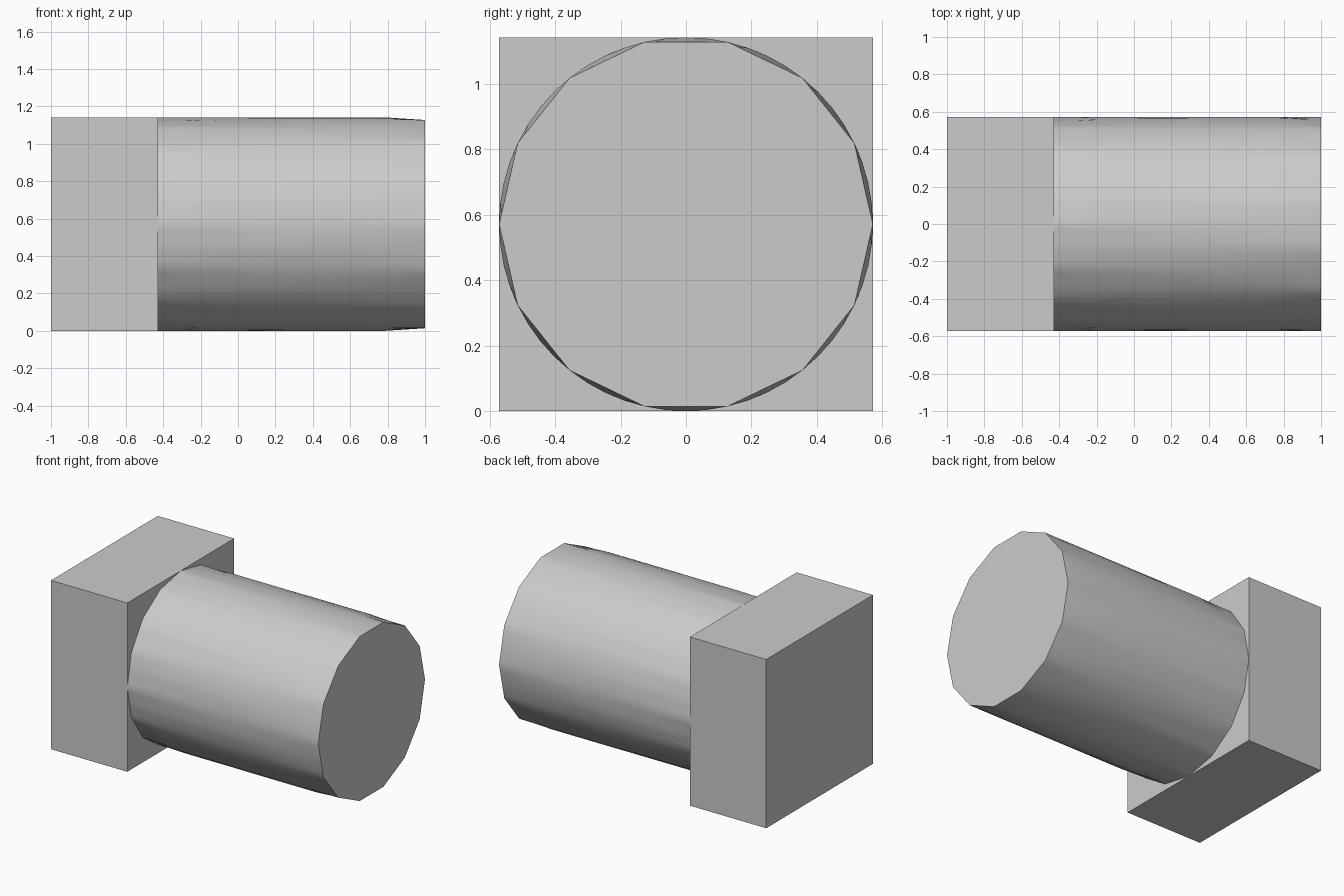
import bpy, bmesh
from math import cos, sin, pi, radians

if "Cube" in bpy.data.objects:
    bpy.data.objects.remove(bpy.data.objects["Cube"])

R = 0.571        # shank radius, half of the head width
JOINT = -0.429   # where the shank meets the head

# Square head
bpy.ops.mesh.primitive_cube_add(size=1, location=((-1 + JOINT) / 2, 0, R))
head = bpy.context.object
head.name = "square_head"
head.scale = (JOINT + 1, 2 * R, 2 * R)
bpy.ops.object.transform_apply(location=False, rotation=False, scale=True)


def polygon_radius(angle, sides):
    """Distance to the edge of a regular polygon with a corner at angle 0."""
    step = 2 * pi / sides
    return R * cos(step / 2) / cos(angle % step - step / 2)


# Round shank: 16-sided at the head, round in the middle, 14-sided at the tip
SEGMENTS = 112
bm = bmesh.new()
rings = []
for x, sides in ((JOINT, 16), (-0.2, 28), (0.3, 56), (0.78, 56), (1.0, 14)):
    ring = []
    for i in range(SEGMENTS):
        a = 2 * pi * i / SEGMENTS
        r = polygon_radius(a, sides)
        ring.append(bm.verts.new((x, r * cos(a), R + r * sin(a))))
    rings.append(ring)
for lower, upper in zip(rings, rings[1:]):
    for i in range(SEGMENTS):
        j = (i + 1) % SEGMENTS
        bm.faces.new((lower[i], lower[j], upper[j], upper[i]))
bm.faces.new(rings[0])
bm.faces.new(rings[-1])
bmesh.ops.recalc_face_normals(bm, faces=bm.faces)
mesh = bpy.data.meshes.new("round_shank")
bm.to_mesh(mesh)
bm.free()
shank = bpy.data.objects.new("round_shank", mesh)
bpy.context.collection.objects.link(shank)

bpy.ops.object.select_all(action='DESELECT')
shank.select_set(True)
bpy.context.view_layer.objects.active = shank
bpy.ops.object.shade_smooth_by_angle(angle=radians(40))
